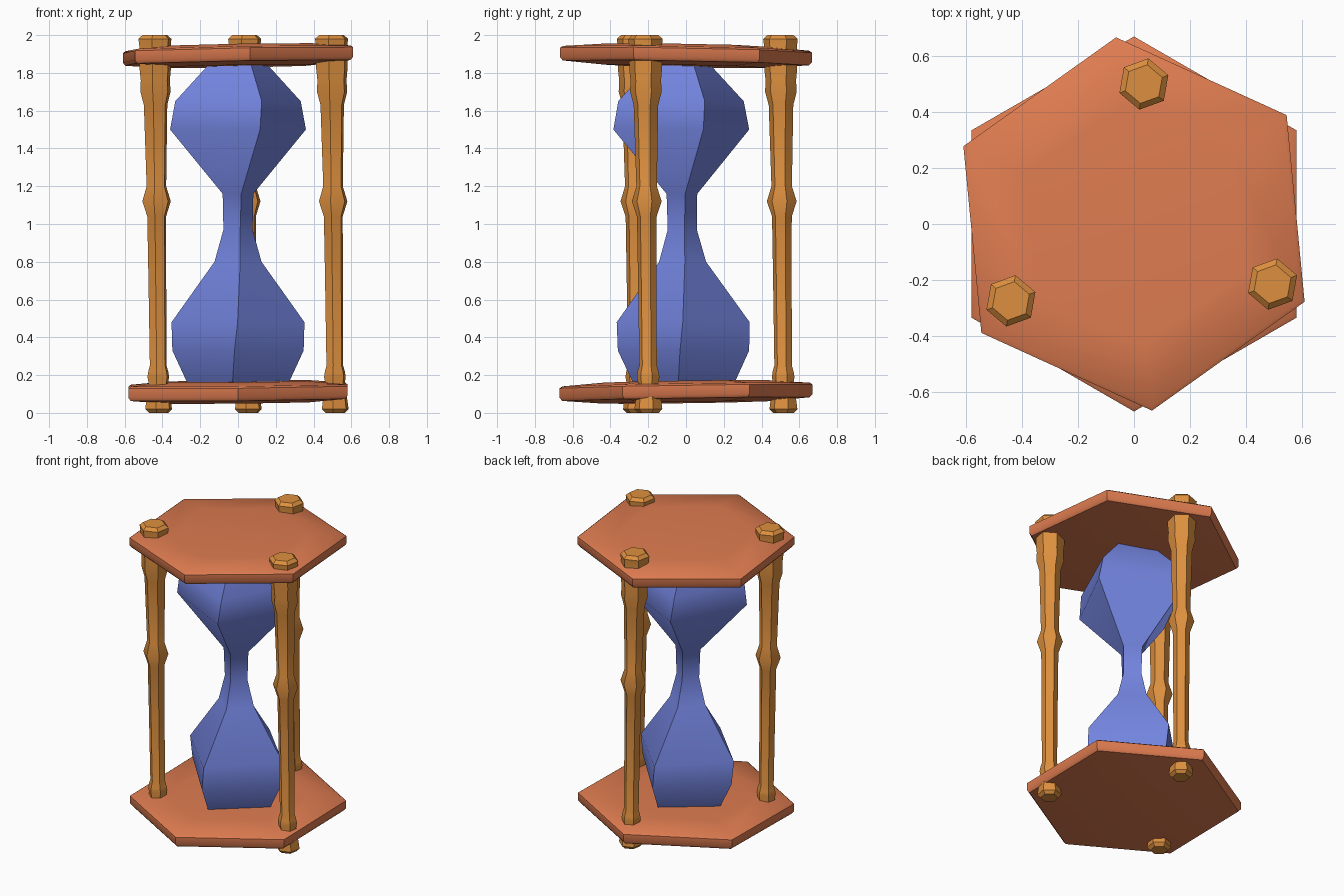
import bpy, bmesh, math

if "Cube" in bpy.data.objects:
    bpy.data.objects.remove(bpy.data.objects["Cube"])


def material(name, rgb):
    m = bpy.data.materials.new(name)
    m.diffuse_color = (*rgb, 1)
    m.use_nodes = True
    m.node_tree.nodes["Principled BSDF"].inputs["Base Color"].default_value = m.diffuse_color
    return m


PLATE = material("plate_wood", (0.73, 0.2, 0.08))
POST = material("post_wood", (0.73, 0.28, 0.05))
GLASS = material("blue_glass", (0.17, 0.23, 0.73))


def loft(name, profile, sides, angle, mat, centre=lambda z: (0, 0),
         twist=0.0, tilt=(0, 0)):
    """Stack polygon rings from (z, radius) pairs; optional twist and tilt."""
    bm = bmesh.new()
    rings = []
    for z, r in profile:
        cx, cy = centre(z)
        ring = []
        for i in range(sides):
            a = math.radians(angle + twist * z) + math.tau * i / sides
            x, y = r * math.cos(a), r * math.sin(a)
            ring.append(bm.verts.new((cx + x, cy + y,
                                      z + tilt[0] * x + tilt[1] * y)))
        rings.append(ring)
    for lo, hi in zip(rings, rings[1:]):
        for i in range(sides):
            j = (i + 1) % sides
            bm.faces.new((lo[i], lo[j], hi[j], hi[i]))
    bm.faces.new(rings[0][::-1])
    bm.faces.new(rings[-1])
    me = bpy.data.meshes.new(name)
    bm.to_mesh(me)
    bm.free()
    me.materials.append(mat)
    ob = bpy.data.objects.new(name, me)
    bpy.context.collection.objects.link(ob)
    bpy.ops.object.select_all(action='DESELECT')
    ob.select_set(True)
    bpy.context.view_layer.objects.active = ob
    bpy.ops.object.shade_smooth_by_angle(angle=math.radians(40))
    return ob


# Hexagonal end plates, slightly domed on both faces
def plate(name, z, angle, tilt):
    prof = [(z - 0.055, 0.43), (z - 0.037, 0.655), (z - 0.02, 0.67),
            (z + 0.03, 0.67), (z + 0.04, 0.655), (z + 0.057, 0.43)]
    loft(name, prof, 6, angle, PLATE, tilt=tilt)


plate("bottom_plate", 0.11, 90, (0.01, 0.015))
plate("top_plate", 1.89, 95.5, (0.018, -0.018))

# Turned posts, leaning slightly
post_profile = [(0.0, 0.055), (0.02, 0.075), (0.06, 0.07), (0.16, 0.055),
                (0.19, 0.061), (0.22, 0.056), (0.25, 0.047), (0.7, 0.05),
                (1.04, 0.053), (1.12, 0.08), (1.2, 0.055), (1.63, 0.066),
                (1.7, 0.085), (1.76, 0.082), (1.82, 0.088), (1.94, 0.088),
                (1.98, 0.093), (2.0, 0.07)]
for label, x, y in [("back", 0.035, 0.5), ("right", 0.495, -0.215),
                    ("left", -0.44, -0.275)]:
    loft(label + "_post", post_profile, 6, 20, POST,
         centre=lambda z, x=x, y=y: (x + 0.01 * (2 - z), y + 0.008 * (2 - z)))

# Four-sided twisted glass with two bulbs and a narrow neck
bulb_profile = [(0.12, 0.24), (0.17, 0.275), (0.33, 0.348), (0.48, 0.352),
                (0.8, 0.125), (0.97, 0.078), (1.16, 0.083), (1.5, 0.378),
                (1.65, 0.355), (1.86, 0.155)]
loft("glass_bulbs", bulb_profile, 4, -9, GLASS,
     centre=lambda z: (0, -0.01 - 0.01 * z), twist=18)
